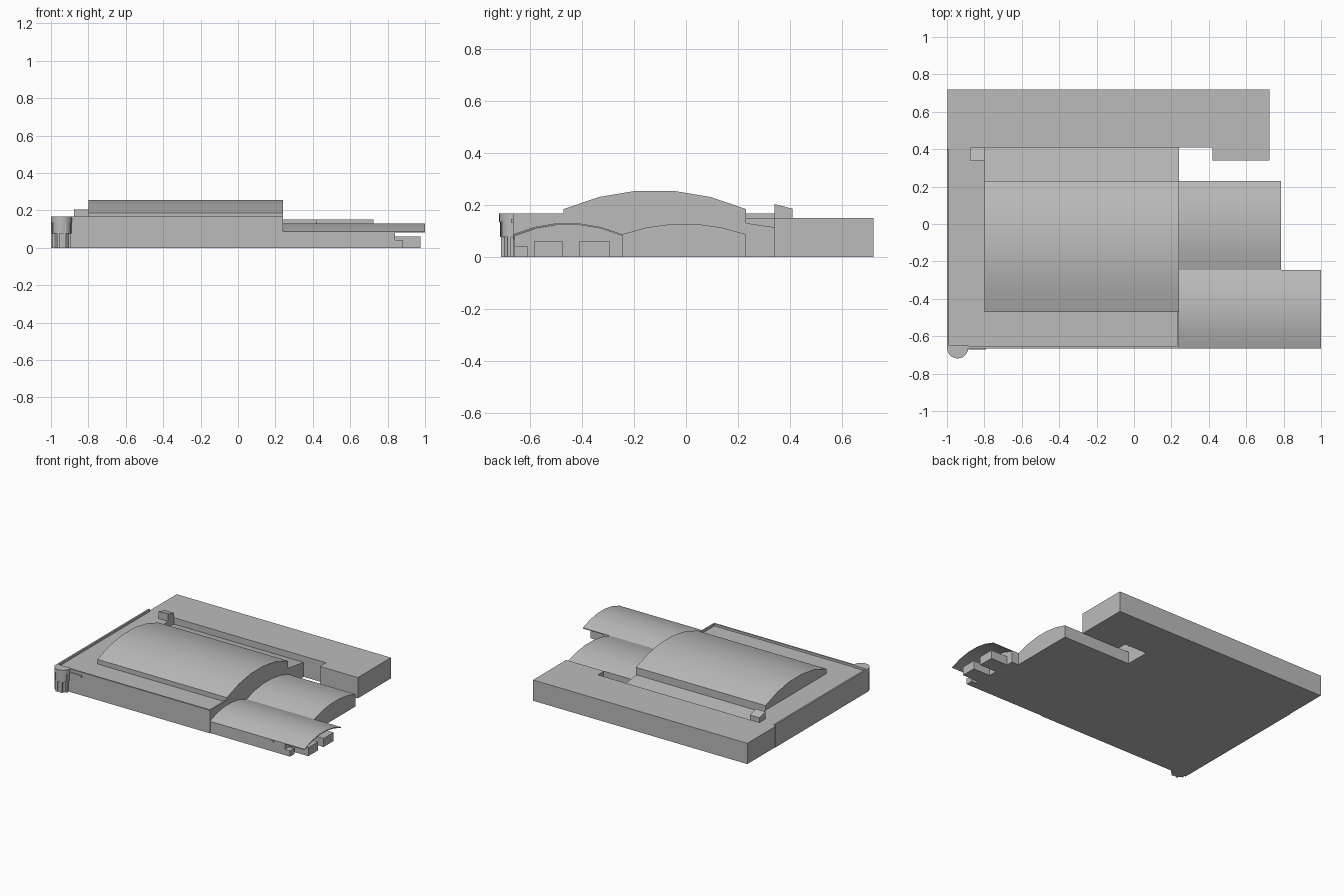
import bpy, bmesh, math

if "Cube" in bpy.data.objects:
    bpy.data.objects.remove(bpy.data.objects["Cube"])

grey = bpy.data.materials.new("concrete grey")
grey.diffuse_color = (0.5, 0.5, 0.5, 1)
grey.use_nodes = True
grey.node_tree.nodes["Principled BSDF"].inputs["Base Color"].default_value = grey.diffuse_color


def prism(name, pts, lo, hi, axis="z", smooth=False):
    """Extrude a closed profile along z (x,y points) or x (y,z points)."""
    bm = bmesh.new()

    def at(p, t):
        return (p[0], p[1], t) if axis == "z" else (t, p[0], p[1])
    a = [bm.verts.new(at(p, lo)) for p in pts]
    b = [bm.verts.new(at(p, hi)) for p in pts]
    bm.faces.new(a[::-1])
    bm.faces.new(b)
    n = len(pts)
    for i in range(n):
        j = (i + 1) % n
        bm.faces.new((a[i], a[j], b[j], b[i]))
    bmesh.ops.recalc_face_normals(bm, faces=bm.faces[:])
    me = bpy.data.meshes.new(name)
    bm.to_mesh(me)
    bm.free()
    me.materials.append(grey)
    ob = bpy.data.objects.new(name, me)
    bpy.context.collection.objects.link(ob)
    if smooth:
        bpy.ops.object.select_all(action="DESELECT")
        ob.select_set(True)
        bpy.context.view_layer.objects.active = ob
        bpy.ops.object.shade_smooth_by_angle(angle=math.radians(30))
    return ob


def box(name, x0, x1, y0, y1, z0, z1):
    return prism(name, [(x0, y0), (x1, y0), (x1, y1), (x0, y1)], z0, z1)


def arc(y0, y1, z_edge, z_top, n=5):
    """Circular roof curve from y0 to y1."""
    half, rise = (y1 - y0) / 2, z_top - z_edge
    r = (half * half + rise * rise) / (2 * rise)
    a = math.asin(half / r)
    mid = (y0 + y1) / 2
    return [(mid + r * math.sin(t), z_top - r + r * math.cos(t))
            for t in (-a + 2 * a * i / n for i in range(n + 1))]


def vault(name, y0, y1, base, edge, top, x0, x1):
    pts = [(y0, base)] + arc(y0, y1, edge, top) + [(y1, base)]
    return prism(name, pts, x0, x1, "x", True)


def round_front(cx, cy, r, back, n=10):
    """Plan with a straight back and a half-round front."""
    arc_pts = [(cx - r * math.cos(math.pi * i / n), cy - r * math.sin(math.pi * i / n))
               for i in range(n + 1)]
    return [(cx - r, back)] + arc_pts + [(cx + r, back)]


# Main building and rear wing, one flat roof with a sunken slot
prism("main_building", [(-.997, .72), (.725, .72), (.725, .34), (.42, .34), (.42, .41),
                        (-.8, .41), (-.8, .23), (.24, .23), (.24, -.66), (-.997, -.66)], 0, .151)

# Outer walls rising into parapets
box("left_wall", -1, -.988, -.665, .40, 0, .167)
box("front_wall", -1, .24, -.665, -.653, 0, .167)
box("end_parapet", .23, .24, -.653, -.47, .15, .167)

# Vaulted roofs
vault("main_vault", -.47, .23, .15, .185, .258, -.8, .24)
vault("middle_hall", -.245, .23, 0, .088, .129, .24, .785)
vault("front_hall", -.66, -.245, 0, .082, .126, .24, .84)

# Thin canopy over the front hall and its porch
outer = arc(-.665, -.245, .088, .132)
inner = [(y, z - .006) for y, z in reversed(outer)]
prism("front_canopy", outer + inner, .24, 1, "x", True)

# Lean-to in the slot, and a small roof hut
prism("lean_to", [(.23, 0), (.41, 0), (.41, .105), (.23, .131)], -.8, .24, "x")
prism("roof_hut", [(.34, .14), (.41, .14), (.41, .186), (.34, .204)], -.877, -.8, "x")

# Porch blocks under the canopy
for i, (y0, y1, x1) in enumerate([(-.66, -.61, .88), (-.585, -.475, .975), (-.41, -.295, .975)]):
    box(f"porch_block_{i + 1}", .84, x1, y0, y1, 0, .062 if i else .042)

# Rounded corner tower: foot, drum and cap
prism("tower_foot", round_front(-.943, -.662, .043, -.65), 0, .08, smooth=True)
prism("tower_drum", round_front(-.943, -.662, .053, -.65), .078, .137, smooth=True)
prism("tower_cap", round_front(-.943, -.662, .057, -.65), .135, .167, smooth=True)
for i in range(4):
    a = math.pi * (i + .5) / 4
    x, y = -.943 - .046 * math.cos(a), -.662 - .046 * math.sin(a)
    box(f"tower_rib_{i + 1}", x - .007, x + .007, y - .007, y + .007, 0, .136)

# Front plate and small vent
box("front_plate", -.885, -.79, -.672, -.66, .131, .146)
box("front_vent", .73, .75, -.664, -.655, .068, .078)
